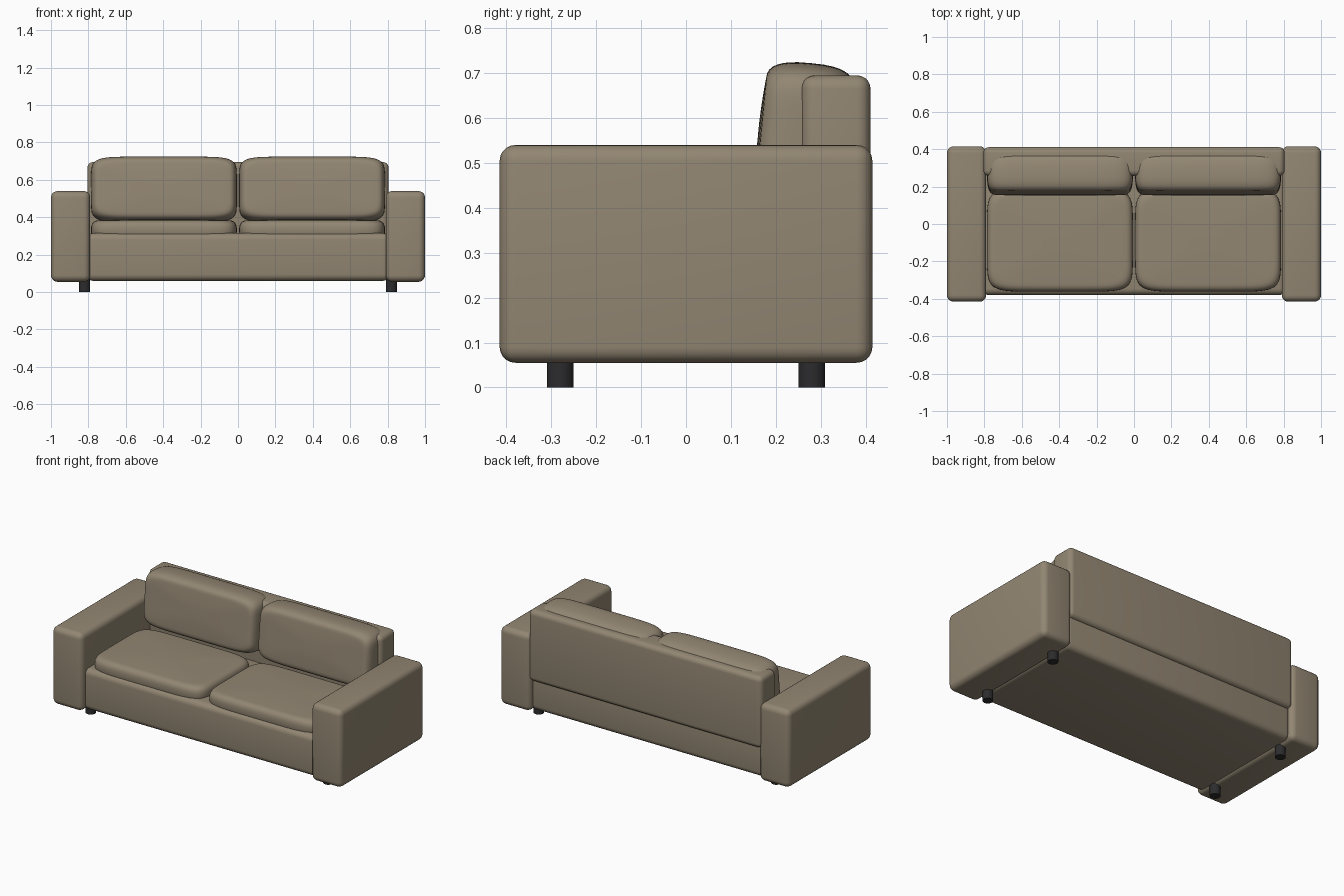
import bpy, bmesh, math
from mathutils import Matrix

if "Cube" in bpy.data.objects:
    bpy.data.objects.remove(bpy.data.objects["Cube"])


def material(name, rgb):
    m = bpy.data.materials.new(name)
    m.diffuse_color = (*rgb, 1)
    m.use_nodes = True
    m.node_tree.nodes["Principled BSDF"].inputs["Base Color"].default_value = m.diffuse_color
    return m


fabric = material("taupe fabric", (0.29, 0.24, 0.17))
black = material("black plastic", (0.025, 0.025, 0.027))


def finish(name, bm, mat, angle=40):
    bmesh.ops.recalc_face_normals(bm, faces=bm.faces[:])
    me = bpy.data.meshes.new(name)
    bm.to_mesh(me)
    bm.free()
    me.materials.append(mat)
    ob = bpy.data.objects.new(name, me)
    bpy.context.collection.objects.link(ob)
    bpy.ops.object.select_all(action='DESELECT')
    ob.select_set(True)
    bpy.context.view_layer.objects.active = ob
    bpy.ops.object.shade_smooth_by_angle(angle=math.radians(angle))
    return ob


def rounded_box(name, x, y, z, radius):
    """Box between (min, max) pairs with rounded edges."""
    bm = bmesh.new()
    bmesh.ops.create_cube(bm, size=1)
    for v in bm.verts:
        v.co = [r[0] + (c + 0.5) * (r[1] - r[0]) for r, c in zip((x, y, z), v.co)]
    bmesh.ops.bevel(bm, geom=bm.edges[:], offset=radius, segments=5,
                    profile=0.5, affect='EDGES')
    return finish(name, bm, fabric)


def spow(v, p):
    return math.copysign(abs(v) ** p, v)


def cushion(name, half, edge, crown, matrix, power=7, n=96):
    """Pillow: superellipse outline, rounded rim and slightly crowned faces."""
    a, b, h = half
    side = h - crown
    # rim profile as (inset, height), bottom to top
    prof = []
    for i in range(-8, 9):
        t = i / 8 * math.pi / 2
        prof.append((edge * (1 - spow(math.cos(t), 0.75)), side * spow(math.sin(t), 0.75)))
    bm = bmesh.new()
    rings = []

    def ring(ra, rb, z):
        pts = []
        for k in range(n):
            t = 2 * math.pi * (k + 0.5) / n
            pts.append(bm.verts.new((ra * spow(math.cos(t), 2 / power),
                                     rb * spow(math.sin(t), 2 / power), z)))
        rings.append(pts)

    ra, rb = a - edge, b - edge
    inner = [0.25, 0.5, 0.75, 0.9]
    for s in inner:
        ring(ra * s, rb * s, -side - crown * (1 - s * s))
    for inset, z in prof:
        ring(a - inset, b - inset, z)
    for s in reversed(inner):
        ring(ra * s, rb * s, side + crown * (1 - s * s))
    for lo, hi in zip(rings, rings[1:]):
        for k in range(n):
            j = (k + 1) % n
            bm.faces.new((lo[k], lo[j], hi[j], hi[k]))
    bm.faces.new(rings[0])
    bm.faces.new(rings[-1])
    bm.transform(matrix)
    return finish(name, bm, fabric, 60)


# frame: base and backrest panel
rounded_box("base", (-0.81, 0.81), (-0.38, 0.385), (0.06, 0.315), 0.035)
rounded_box("backrest", (-0.805, 0.805), (0.257, 0.411), (0.25, 0.695), 0.03)

for side, s in (("left", -1), ("right", 1)):
    # arm
    rounded_box(side + "_arm", sorted((s * 0.79, s * 1.0)), (-0.415, 0.415),
                (0.055, 0.54), 0.035)
    # seat cushion
    cushion(side + "_seat_cushion", (0.39, 0.275, 0.06), 0.05, 0.008,
            Matrix.Translation((s * 0.396, -0.087, 0.332)))
    # back cushion, leaning backwards
    cushion(side + "_back_cushion", (0.39, 0.175, 0.103), 0.045, 0.006,
            Matrix.Translation((s * 0.396, 0.262, 0.548))
            @ Matrix.Rotation(math.radians(90 - 5.5), 4, 'X'))
    # legs
    for end, y in (("front", -0.28), ("back", 0.28)):
        bm = bmesh.new()
        bmesh.ops.create_cone(bm, cap_ends=True, segments=32, radius1=0.03,
                              radius2=0.03, depth=0.07,
                              matrix=Matrix.Translation((s * 0.82, y, 0.035)))
        finish(f"{side}_{end}_leg", bm, black)
